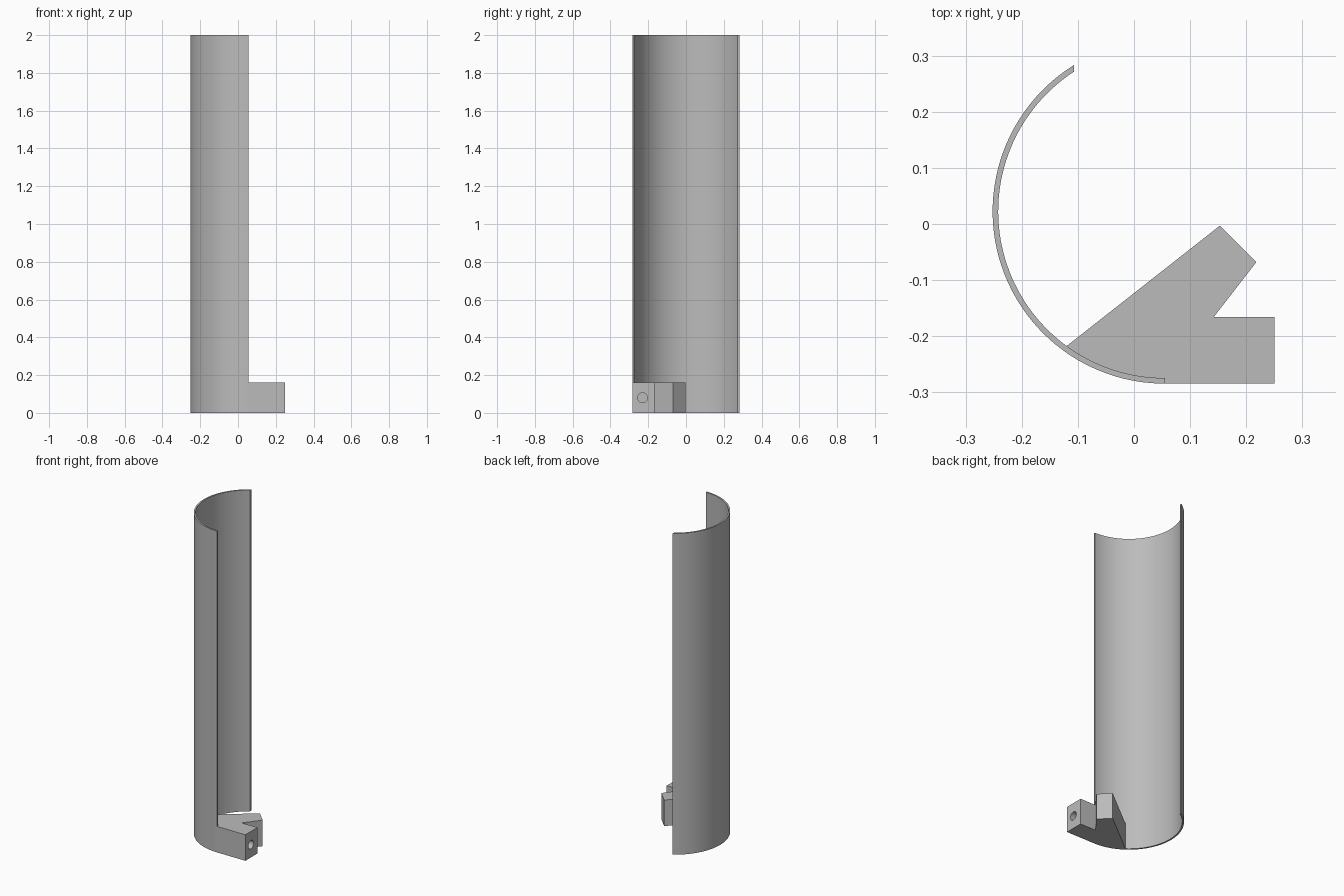
import bpy, bmesh
from math import sin, cos, pi, asin, radians
from mathutils import Matrix

if "Cube" in bpy.data.objects:
    bpy.data.objects.remove(bpy.data.objects["Cube"])

CX, CY = 0.055, 0.0225      # axis of the curved shell
R_OUT, R_IN = 0.307, 0.297
HEIGHT, FOOT = 2.0, 0.162
CUT_X = -0.107              # upright plane that trims the back edge

grey = bpy.data.materials.new("light_grey")
grey.use_nodes = True
colour = (0.5, 0.5, 0.5, 1)
grey.diffuse_color = colour
grey.node_tree.nodes["Principled BSDF"].inputs["Base Color"].default_value = colour


def arc(radius, start, end, steps):
    """Points on the shell circle between two angles."""
    angles = [start + (end - start) * i / steps for i in range(steps + 1)]
    return [(CX + radius * cos(a), CY + radius * sin(a)) for a in angles]


def extrude(name, outline, height):
    """Raise a closed outline from the ground into a solid."""
    bm = bmesh.new()
    base = bm.faces.new([bm.verts.new((x, y, 0)) for x, y in outline])
    top = bmesh.ops.extrude_face_region(bm, geom=[base])["geom"]
    bmesh.ops.translate(bm, vec=(0, 0, height),
                        verts=[v for v in top if isinstance(v, bmesh.types.BMVert)])
    bmesh.ops.recalc_face_normals(bm, faces=bm.faces)
    return finish(name, bm)


def finish(name, bm):
    mesh = bpy.data.meshes.new(name)
    bm.to_mesh(mesh)
    bm.free()
    mesh.materials.append(grey)
    obj = bpy.data.objects.new(name, mesh)
    bpy.context.collection.objects.link(obj)
    return obj


def smooth(obj):
    bpy.ops.object.select_all(action='DESELECT')
    obj.select_set(True)
    bpy.context.view_layer.objects.active = obj
    bpy.ops.object.shade_smooth_by_angle(angle=radians(30))


# Tall curved shell, both long edges trimmed along upright planes
def back_angle(radius):
    return pi - asin((CX - CUT_X) / radius) - pi / 2 + pi / 2 - (pi / 2 - 2 * asin((CX - CUT_X) / radius))


front = 1.5 * pi
shell_outline = (arc(R_OUT, front, back_angle(R_OUT), 64)
                 + arc(R_IN, back_angle(R_IN), front, 64))
shell = extrude("curved_shell", shell_outline, HEIGHT)
smooth(shell)

# Forked foot that fills the inside of the shell at the base
wedge_angle = 1.5 * pi - asin((CX + 0.12) / R_IN)
foot_outline = arc(R_IN, wedge_angle, front, 24) + [
    (CX, CY - R_OUT), (0.25, CY - R_OUT), (0.25, -0.166),
    (0.142, -0.166), (0.218, -0.068), (0.153, -0.003)]
foot = extrude("forked_foot", foot_outline, FOOT)

# Blind screw hole in the end of the front prong
bm = bmesh.new()
bmesh.ops.create_cone(bm, cap_ends=True, segments=32, radius1=0.026, radius2=0.026,
                      depth=0.3, matrix=Matrix.Translation((0.25, -0.23, 0.08))
                      @ Matrix.Rotation(pi / 2, 4, 'Y'))
cutter = finish("hole_cutter", bm)
cutter.hide_render = True
hole = foot.modifiers.new("screw_hole", 'BOOLEAN')
hole.operation = 'DIFFERENCE'
hole.solver = 'EXACT'
hole.object = cutter
bpy.context.view_layer.objects.active = foot
bpy.ops.object.modifier_apply(modifier=hole.name)
bpy.data.objects.remove(cutter)
smooth(foot)
